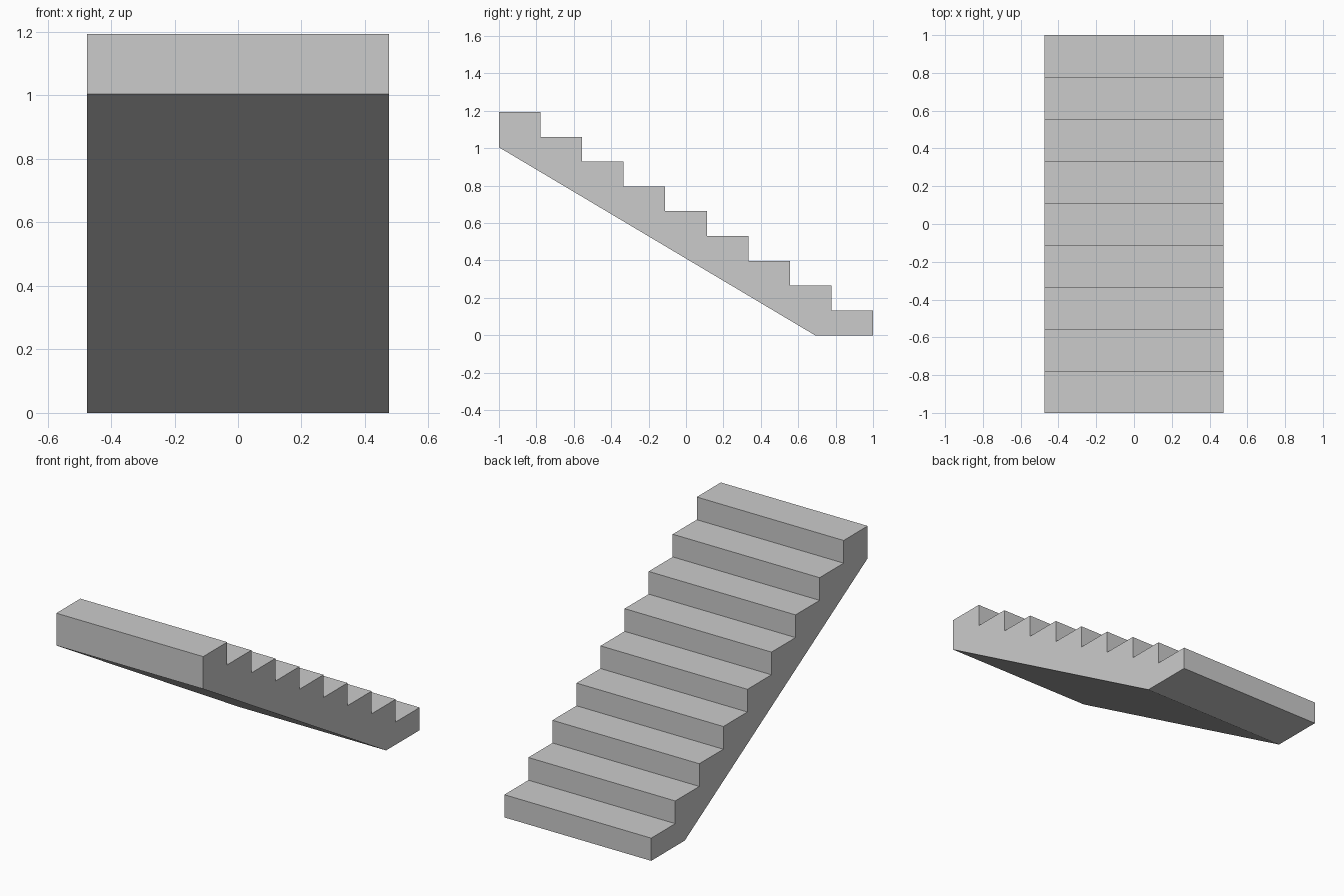
import bpy
import bmesh

STEPS = 9
LENGTH = 2.0
HEIGHT = 1.194
HALF_WIDTH = 0.475
RUN = LENGTH / STEPS
RISE = HEIGHT / STEPS

cube = bpy.data.objects.get("Cube")
if cube:
    bpy.data.objects.remove(cube, do_unlink=True)

# Plain concrete grey
grey = bpy.data.materials.new("concrete_grey")
grey.use_nodes = True
colour = (0.6, 0.6, 0.6, 1.0)
grey.diffuse_color = colour
grey.node_tree.nodes["Principled BSDF"].inputs["Base Color"].default_value = colour

# Side profile (y, z): sloping underside, then the steps from bottom to top
profile = [(-LENGTH / 2, 1.005), (0.69, 0.0), (LENGTH / 2, 0.0)]
for i in range(STEPS):
    y = LENGTH / 2 - i * RUN
    z = (i + 1) * RISE
    profile += [(y, z), (y - RUN, z)]

# Extrude the profile across the width
bm = bmesh.new()
side = bm.faces.new([bm.verts.new((-HALF_WIDTH, y, z)) for y, z in profile])
extruded = bmesh.ops.extrude_face_region(bm, geom=[side], use_keep_orig=True)
moved = [v for v in extruded["geom"] if isinstance(v, bmesh.types.BMVert)]
bmesh.ops.translate(bm, verts=moved, vec=(2 * HALF_WIDTH, 0, 0))
bmesh.ops.recalc_face_normals(bm, faces=bm.faces)

mesh = bpy.data.meshes.new("stair_flight")
bm.to_mesh(mesh)
bm.free()
mesh.materials.append(grey)
stairs = bpy.data.objects.new("stair_flight", mesh)
bpy.context.collection.objects.link(stairs)
